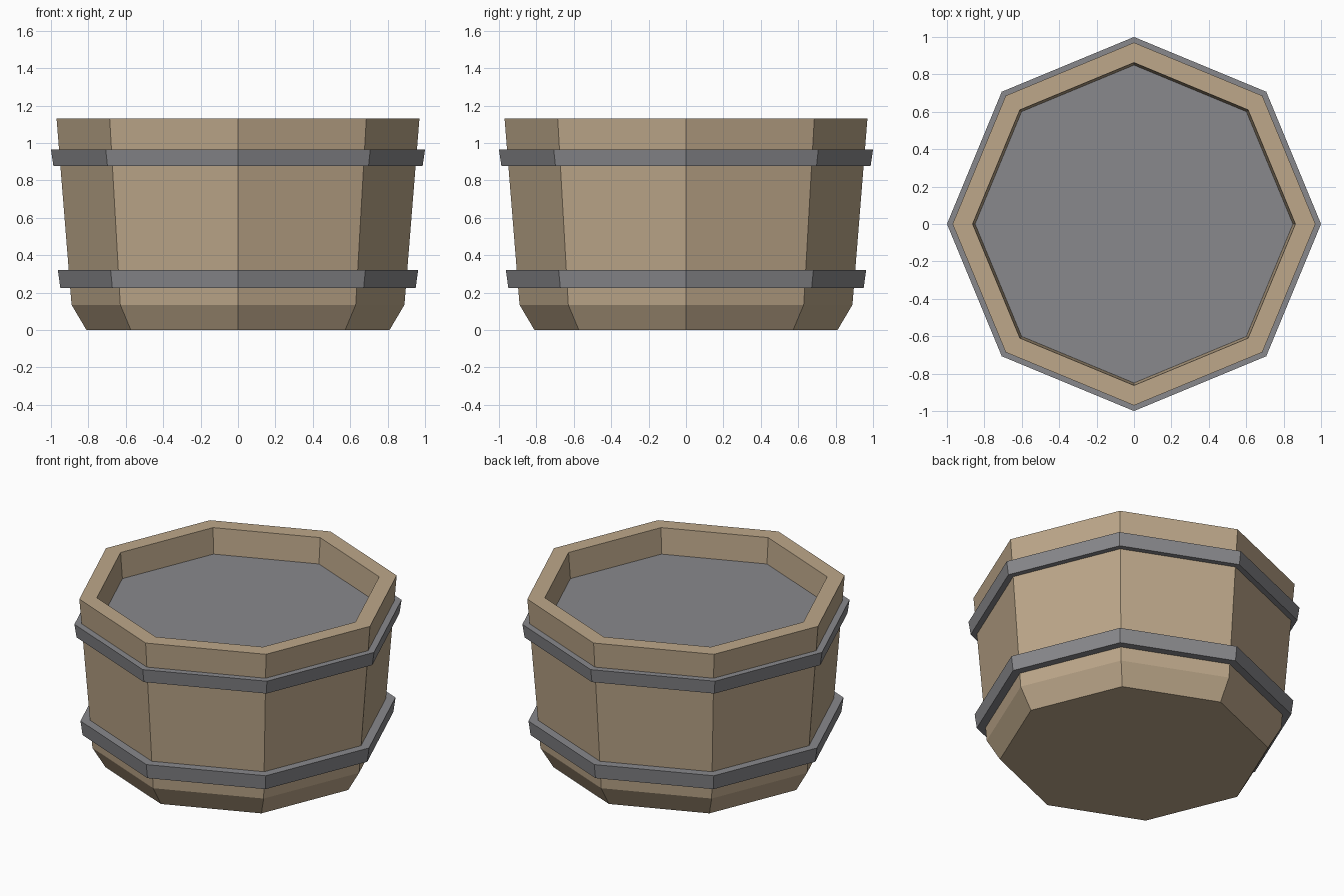
import bpy, bmesh
from math import cos, sin, pi

SIDES = 8

cube = bpy.data.objects.get("Cube")
if cube:
    bpy.data.objects.remove(cube, do_unlink=True)


def material(name, rgb):
    mat = bpy.data.materials.new(name)
    mat.use_nodes = True
    mat.diffuse_color = (*rgb, 1)
    mat.node_tree.nodes["Principled BSDF"].inputs["Base Color"].default_value = (*rgb, 1)
    return mat


def lathe(name, profile, mat, closed=False):
    """Spin (radius, height) points into an eight-sided shell, capped or looped."""
    bm = bmesh.new()
    rings = [[bm.verts.new((r * cos(2 * pi * i / SIDES), r * sin(2 * pi * i / SIDES), z))
              for i in range(SIDES)] for r, z in profile]
    pairs = list(zip(rings, rings[1:]))
    if closed:
        pairs.append((rings[-1], rings[0]))
    else:
        bm.faces.new(rings[0][::-1])
        bm.faces.new(rings[-1])
    for a, b in pairs:
        for i in range(SIDES):
            j = (i + 1) % SIDES
            bm.faces.new((a[i], a[j], b[j], b[i]))
    bmesh.ops.recalc_face_normals(bm, faces=bm.faces)
    mesh = bpy.data.meshes.new(name)
    bm.to_mesh(mesh)
    bm.free()
    mesh.materials.append(mat)
    obj = bpy.data.objects.new(name, mesh)
    bpy.context.collection.objects.link(obj)
    return obj


wood = material("tan wood", (0.51, 0.39, 0.255))
grey = material("grey metal", (0.25, 0.25, 0.264))

# Tub: chamfered foot, flared wall, flat rim and recessed inside
lathe("tub_wall", [(0.81, 0), (0.89, 0.135), (0.97, 1.13),
                   (0.863, 1.13), (0.845, 0.9)], wood)

# Grey surface filling the tub
lathe("tub_filling", [(0.848, 0.91), (0.851, 0.96)], grey)

# Two flared hoops, tucked slightly into the wall
for name, low, high, r_low, r_high in (("lower_hoop", 0.225, 0.32, 0.95, 0.963),
                                       ("upper_hoop", 0.877, 0.965, 0.987, 1.0)):
    lathe(name, [(r_low, low), (r_high, high),
                 (r_high - 0.07, high), (r_low - 0.07, low)], grey, closed=True)
